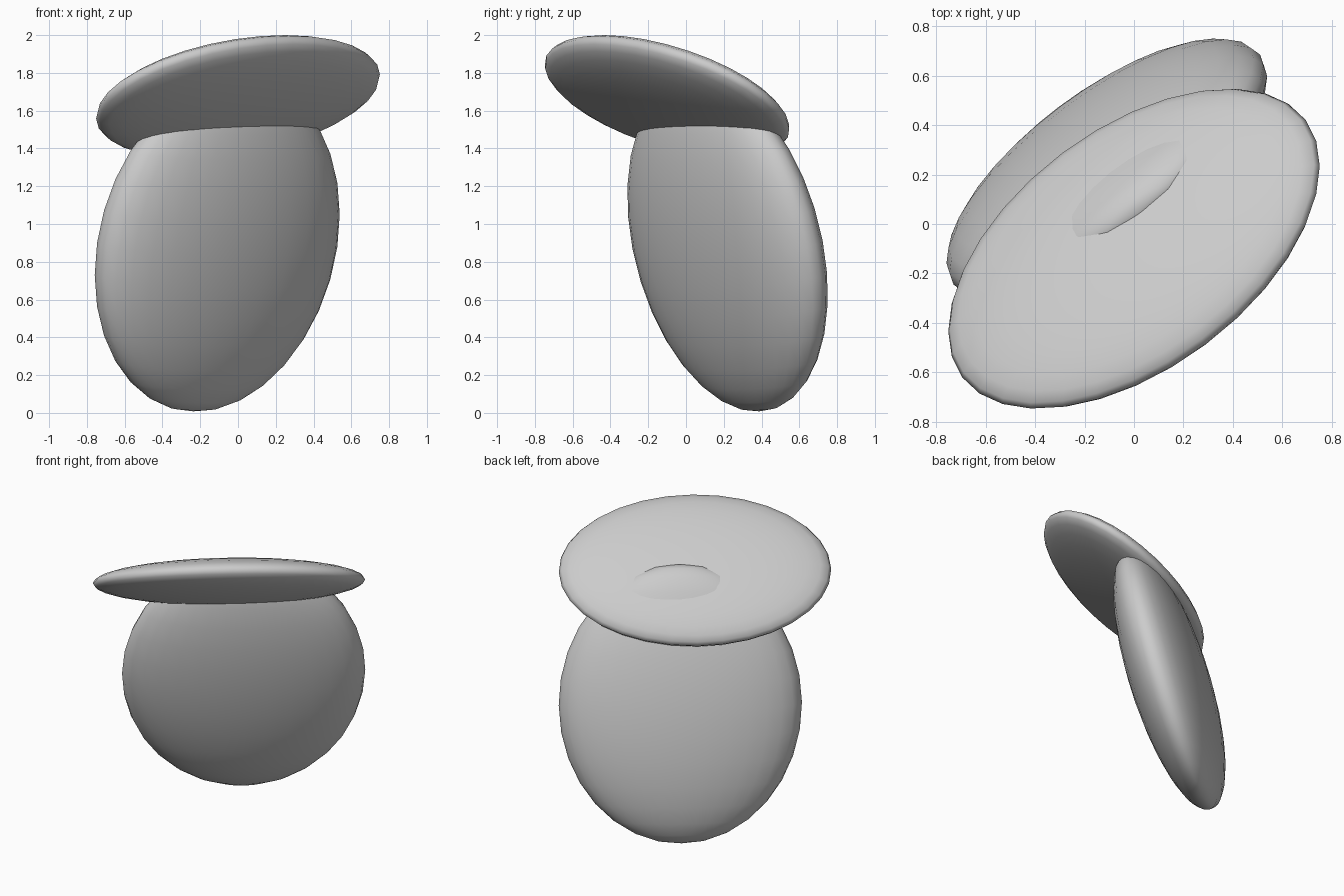
import bpy
from math import radians

if "Cube" in bpy.data.objects:
    bpy.data.objects.remove(bpy.data.objects["Cube"])


def ellipsoid(name, centre, radii, tilt, turn):
    """Smooth flattened ball, tilted about its long axis then turned about z."""
    bpy.ops.mesh.primitive_uv_sphere_add(segments=32, ring_count=16, radius=1)
    obj = bpy.context.object
    obj.name = name
    obj.scale = radii
    obj.rotation_euler = (radians(tilt), 0, radians(turn))
    obj.location = centre
    bpy.ops.object.transform_apply(location=False, rotation=False, scale=True)
    bpy.ops.object.shade_smooth()
    return obj


# upright lens-shaped body, thin across its local y
ellipsoid("body", (-0.11, 0.22, 0.89), (0.775, 0.247, 0.907), 13.5, 36.9)

# flat tilted cap resting over the body
ellipsoid("cap", (0.0, -0.10, 1.675), (0.868, 0.568, 0.133), -32.5, 36.9)
